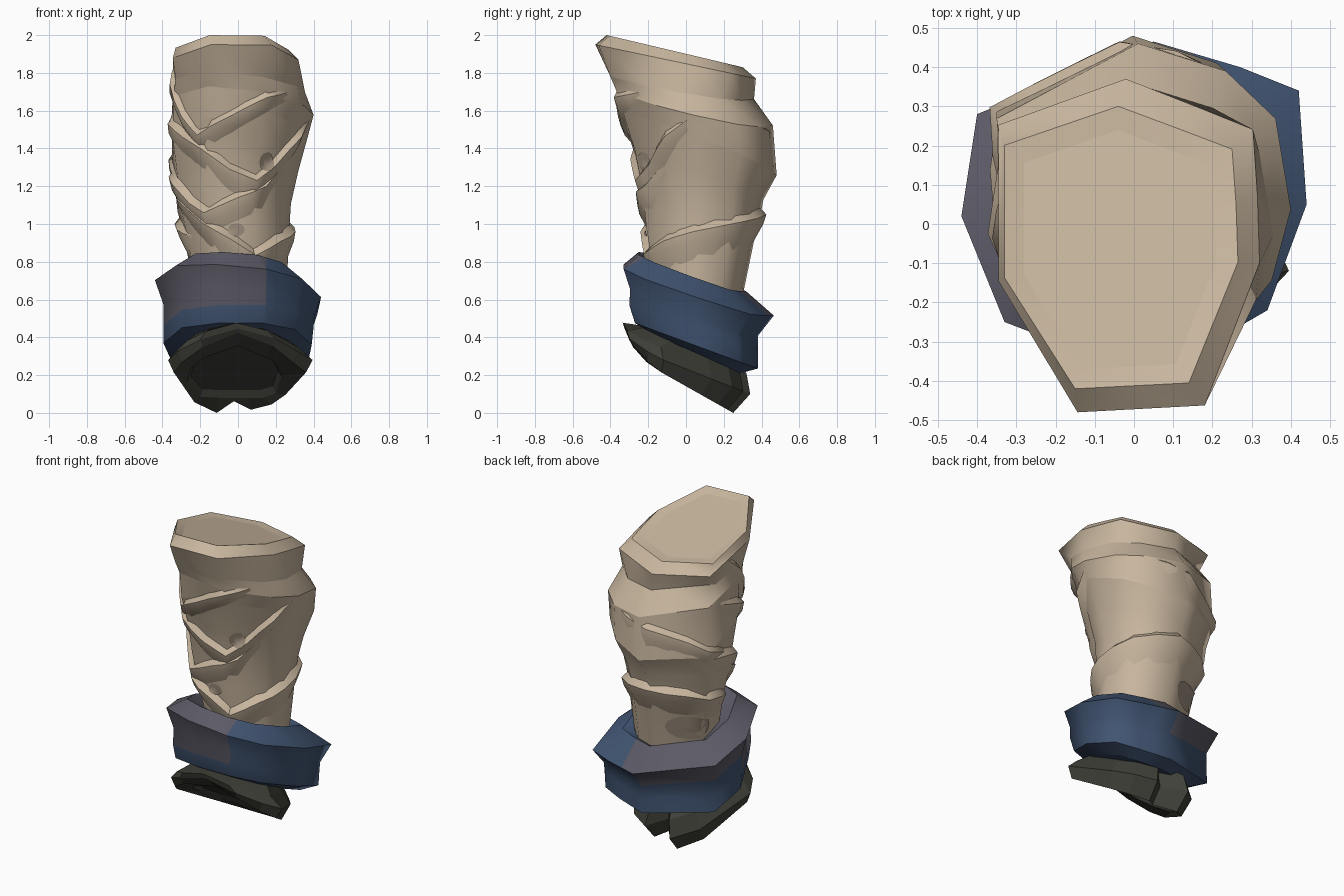
import bpy, bmesh, math
from mathutils import Vector
from mathutils.bvhtree import BVHTree

if "Cube" in bpy.data.objects:
    bpy.data.objects.remove(bpy.data.objects["Cube"])


def material(name, rgb):
    m = bpy.data.materials.new(name)
    m.diffuse_color = (*rgb, 1)
    m.use_nodes = True
    m.node_tree.nodes["Principled BSDF"].inputs["Base Color"].default_value = m.diffuse_color
    return m


TAN = material("tan_cloth", (0.58, 0.47, 0.345))
WORN = material("worn_cloth", (0.36, 0.29, 0.22))
BLUE = material("blue_cloth", (0.052, 0.088, 0.165))
GREY = material("grey_cloth", (0.105, 0.10, 0.13))
DARK = material("dark_leather", (0.05, 0.051, 0.04))

# Outlines seen from above, anticlockwise from the back
COLLAR = [(-0.04, 0.30), (-0.33, 0.20), (-0.33, -0.14), (-0.15, -0.425), (0.14, -0.41),
          (0.265, -0.10), (0.26, 0.05), (0.25, 0.19), (0.12, 0.24)]
BODY = [(0.0, 0.48), (-0.37, 0.29), (-0.36, -0.03), (-0.17, -0.34), (0.15, -0.34),
        (0.35, -0.12), (0.40, 0.06), (0.36, 0.29), (0.23, 0.41)]
CUFF = [(0.05, 0.465), (-0.40, 0.28), (-0.44, 0.02), (-0.33, -0.25), (-0.12, -0.33),
        (0.15, -0.33), (0.34, -0.22), (0.44, 0.05), (0.42, 0.34), (0.27, 0.40)]
GLOVE = [(-0.02, 0.14), (-0.12, 0.25), (-0.25, 0.15), (-0.37, -0.13), (-0.32, -0.21),
         (-0.20, -0.28), (0.0, -0.30), (0.20, -0.28), (0.32, -0.20), (0.40, -0.13),
         (0.28, 0.08), (0.20, 0.17), (0.08, 0.22)]
RECESS = [(-0.02, 0.14), (-0.1, 0.14), (-0.2, 0.13), (-0.27, 0.0), (-0.25, -0.12),
          (-0.18, -0.2), (0.0, -0.25), (0.15, -0.2), (0.2, -0.17), (0.23, -0.05),
          (0.2, 0.1), (0.13, 0.14), (0.06, 0.14)]


def ring(shape, front, back, z_front, z_back, left, right, tilt=0.0, arch=0.0):
    """Outline fitted to the given extents on a tilted plane, arched at the front."""
    xs, ys = [p[0] for p in shape], [p[1] for p in shape]
    out = []
    for x, y in shape:
        u = (x - min(xs)) / (max(xs) - min(xs))
        v = (y - min(ys)) / (max(ys) - min(ys))
        lift = arch * (1 - abs(2 * u - 1)) * max(0, 1 - 2 * v)
        out.append(Vector((left + (right - left) * u, front + (back - front) * v,
                           z_front + (z_back - z_front) * v + tilt * (u - 0.5) + lift)))
    return out


def loft(rings, soft=()):
    """Join rings listed from top to bottom; ring edges stay sharp unless soft."""
    bm = bmesh.new()
    rows = [[bm.verts.new(p) for p in r] for r in rings]
    n = len(rows[0])
    bm.faces.new(rows[0])
    bm.faces.new(rows[-1][::-1])
    for a, b in zip(rows, rows[1:]):
        for i in range(n):
            j = (i + 1) % n
            bm.faces.new((a[i], b[i], b[j], a[j]))
    for k, r in enumerate(rows):
        for i in range(n):
            bm.edges.get((r[i], r[(i + 1) % n])).smooth = k in soft
    bmesh.ops.recalc_face_normals(bm, faces=bm.faces)
    return bm


def finish(bm, name, mats, smooth=True):
    for f in bm.faces:
        f.smooth = smooth
    me = bpy.data.meshes.new(name)
    bm.to_mesh(me)
    bm.free()
    for m in mats:
        me.materials.append(m)
    ob = bpy.data.objects.new(name, me)
    bpy.context.collection.objects.link(ob)
    return ob


# Sleeve: front y, back y, front z, back z, left x, right x, sideways tilt
collar_rows = [
    (-0.37, 0.24, 1.975, 1.835, -0.28, 0.21),
    (-0.42, 0.30, 2.00, 1.83, -0.33, 0.265),
    (-0.48, 0.37, 1.95, 1.77, -0.345, 0.32),
]
body_rows = [
    (-0.40, 0.36, 1.79, 1.66, -0.34, 0.355, -0.06),
    (-0.365, 0.46, 1.71, 1.52, -0.35, 0.40, -0.08),
    (-0.335, 0.48, 1.58, 1.26, -0.35, 0.37, 0.08),
    (-0.27, 0.41, 1.38, 1.13, -0.33, 0.32, 0.05),
    (-0.23, 0.39, 1.18, 1.03, -0.32, 0.28, 0),
    (-0.21, 0.36, 0.98, 0.91, -0.28, 0.27, 0),
    (-0.18, 0.30, 0.80, 0.62, -0.24, 0.26, 0),
    (-0.16, 0.26, 0.55, 0.42, -0.23, 0.24, 0),
]
bm = loft([ring(COLLAR, *r) for r in collar_rows] + [ring(BODY, *r) for r in body_rows],
          soft=(6, 7, 8))
sleeve_tree = BVHTree.FromBMesh(bm)
trees = [sleeve_tree]
finish(bm, "sleeve", [TAN])


def on_cloth(angle, z, surfaces):
    """Outermost cloth point at an angle (0 right, 90 back), and its outward way."""
    a = math.radians(angle)
    out = Vector((math.cos(a), math.sin(a), 0))
    start = Vector((0, 0.04, max(z, 0.62))) + out * 2
    hits = [t.ray_cast(start, -out)[0] for t in surfaces]
    return max((h for h in hits if h), key=lambda h: h.dot(out)), out


def fold(name, path, height, length=0.2):
    """Cloth fold: a narrow ledge on top, then a long taper back to the sleeve."""
    bm = bmesh.new()
    rows = []
    steps = 2 * (len(path) - 1)
    for s in range(steps + 1):
        i = min(s // 2, len(path) - 2)
        f = s / 2 - i
        turn = (path[i + 1][0] - path[i][0] + 180) % 360 - 180
        angle = path[i][0] + turn * f
        z = path[i][1] + (path[i + 1][1] - path[i][1]) * f
        t = min(1, s / 2, (steps - s) / 2)
        row = []
        for dz, h in ((0.05, -0.015), (0.0, height), (-0.05, height * 0.85), (-length, -0.015)):
            p, out = on_cloth(angle, z + dz * (0.4 + 0.6 * t), [sleeve_tree])
            row.append(bm.verts.new(p + out * (h * t - 0.003)))
        rows.append(row)
    for a, b in zip(rows, rows[1:]):
        for k in range(3):
            bm.faces.new((a[k], a[k + 1], b[k + 1], b[k]))
        bm.edges.get((a[1], b[1])).smooth = False
    bmesh.ops.recalc_face_normals(bm, faces=bm.faces)
    if sum(f.normal.dot(Vector((*f.calc_center_median().xy, 0))) for f in bm.faces) < 0:
        bmesh.ops.reverse_faces(bm, faces=bm.faces)
    trees.append(BVHTree.FromBMesh(bm))
    finish(bm, name, [TAN])


# Diagonal cloth folds around the sleeve
fold("upper_front_fold", [(170, 1.86), (192, 1.74), (214, 1.57), (235, 1.47), (264, 1.57), (290, 1.67), (315, 1.70)], 0.03, 0.12)
fold("middle_front_fold", [(160, 1.58), (190, 1.53), (215, 1.46), (238, 1.40), (262, 1.29), (288, 1.23), (310, 1.31), (335, 1.46), (357, 1.56)], 0.035, 0.15)
fold("lower_front_fold", [(140, 1.27), (165, 1.25), (190, 1.21), (214, 1.11), (236, 1.06), (270, 1.14), (300, 1.20), (330, 1.33)], 0.04, 0.16)
fold("left_wrist_fold", [(172, 1.17), (205, 1.09), (235, 1.00), (262, 0.92), (288, 0.84), (308, 0.80)], 0.04, 0.16)
fold("back_wrist_fold", [(266, 0.80), (292, 0.84), (325, 0.91), (0, 0.96), (45, 1.01), (90, 1.05), (130, 1.03), (170, 0.97), (200, 0.93)], 0.045, 0.20)
fold("back_fold", [(55, 1.52), (95, 1.46), (130, 1.39), (160, 1.29), (195, 1.19)], 0.025, 0.17)


def patch(name, angle, z, wide, tall):
    """Thin worn spot lying on the cloth."""
    bm = bmesh.new()
    rows = []
    for s in (0.5, 1.0):
        row = []
        for k in range(12):
            a = math.tau * k / 12
            p, out = on_cloth(angle + wide * s * math.cos(a), z + tall * s * math.sin(a), trees)
            row.append(bm.verts.new(p + out * 0.006))
        rows.append(row)
    bm.faces.new(rows[0])
    for k in range(12):
        j = (k + 1) % 12
        bm.faces.new((rows[0][k], rows[1][k], rows[1][j], rows[0][j]))
    bmesh.ops.recalc_face_normals(bm, faces=bm.faces)
    finish(bm, name, [WORN])


# Worn spots
patch("front_worn_spot", 300, 1.33, 9, 0.05)
patch("wrist_worn_spot", 268, 0.97, 10, 0.035)
patch("back_worn_spot", 132, 0.79, 28, 0.08)

# Cuff
cuff_rows = [
    (-0.18, 0.27, 0.80, 0.62, -0.22, 0.24, -0.03),
    (-0.25, 0.32, 0.845, 0.645, -0.30, 0.30, -0.05),
    (-0.33, 0.465, 0.775, 0.52, -0.44, 0.44, -0.08),
    (-0.295, 0.38, 0.66, 0.41, -0.395, 0.405, -0.05),
    (-0.30, 0.38, 0.57, 0.33, -0.395, 0.40, 0),
    (-0.27, 0.38, 0.475, 0.235, -0.395, 0.39, 0),
    (-0.18, 0.29, 0.42, 0.21, -0.30, 0.30, 0),
]
bm = loft([ring(CUFF, *r) for r in cuff_rows], soft=(3, 4))
bmesh.ops.bisect_plane(bm, geom=bm.verts[:] + bm.edges[:] + bm.faces[:],
                       plane_co=(0.15, 0, 0), plane_no=(1, 0, 0))
for f in bm.faces:
    c = f.calc_center_median()
    # faded cloth on the left of the rim, reaching lower at the front
    limit = 0.70 - 0.32 * (c.y + 0.31) - (0.10 if c.y < -0.1 else 0)
    f.material_index = 1 if c.x < 0.15 and c.z > limit else 0
finish(bm, "cuff", [BLUE, GREY])

# Hand stump below the cuff, notched at the back, with a recessed underside
glove_rows = [
    (GLOVE, -0.22, 0.26, 0.46, 0.26, -0.24, 0.24, 0, 0),
    (GLOVE, -0.335, 0.32, 0.41, 0.21, -0.31, 0.32, 0, 0.07),
    (GLOVE, -0.325, 0.34, 0.36, 0.10, -0.37, 0.395, 0, 0.09),
    (GLOVE, -0.30, 0.25, 0.31, 0.00, -0.34, 0.36, 0, 0.12),
    (RECESS, -0.22, 0.14, 0.31, 0.08, -0.27, 0.23, 0, 0.05),
    (RECESS, -0.19, 0.12, 0.33, 0.12, -0.25, 0.21, 0, 0.05),
]
finish(loft([ring(*r) for r in glove_rows]), "glove", [DARK], smooth=False)
